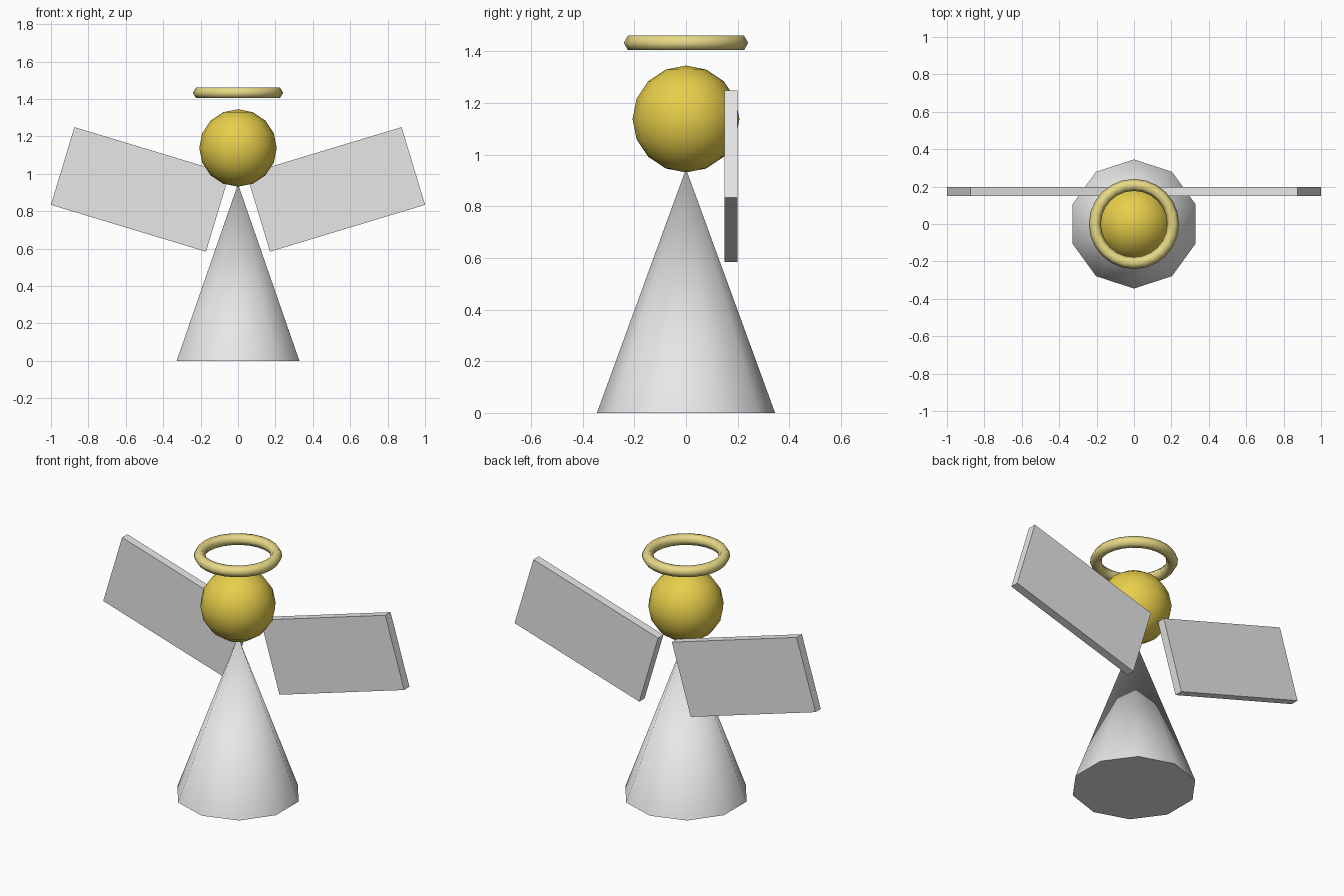
import bpy, math

if "Cube" in bpy.data.objects:
    bpy.data.objects.remove(bpy.data.objects["Cube"])


def material(name, rgb):
    m = bpy.data.materials.new(name)
    m.diffuse_color = (*rgb, 1)
    m.use_nodes = True
    m.node_tree.nodes["Principled BSDF"].inputs["Base Color"].default_value = m.diffuse_color
    return m


WHITE = material("soft white", (0.8, 0.8, 0.8))
GOLD = material("gold", (0.8, 0.62, 0.07))
PALE = material("pale gold", (0.8, 0.69, 0.24))


def finish(name, mat, smooth_angle=None):
    ob = bpy.context.object
    ob.name = name
    ob.data.materials.append(mat)
    if smooth_angle:
        bpy.ops.object.shade_smooth_by_angle(angle=math.radians(smooth_angle))
    return ob


# Robe: ten-sided cone with a corner facing front and back
H = 0.945
bpy.ops.mesh.primitive_cone_add(vertices=10, radius1=0.345, radius2=0, depth=H,
                                location=(0, 0, H / 2))
finish("robe", WHITE, 45)

# Head
bpy.ops.mesh.primitive_uv_sphere_add(segments=16, ring_count=8, radius=0.207,
                                     location=(0, 0, 1.138))
finish("head", GOLD, 80)

# Halo: ring with a six-sided section
bpy.ops.mesh.primitive_torus_add(major_segments=24, minor_segments=6,
                                 major_radius=0.209, minor_radius=0.032,
                                 location=(0, 0, 1.433))
finish("halo", PALE, 80)

# Wings: tilted flat slabs, mirrored left and right
for side, label in ((1, "right"), (-1, "left")):
    bpy.ops.mesh.primitive_cube_add(size=1, location=(side * 0.523, 0.174, 0.9165),
                                    rotation=(0, -side * math.radians(16.8), 0))
    wing = finish(label + "_wing", WHITE)
    wing.scale = (0.866, 0.05, 0.434)
